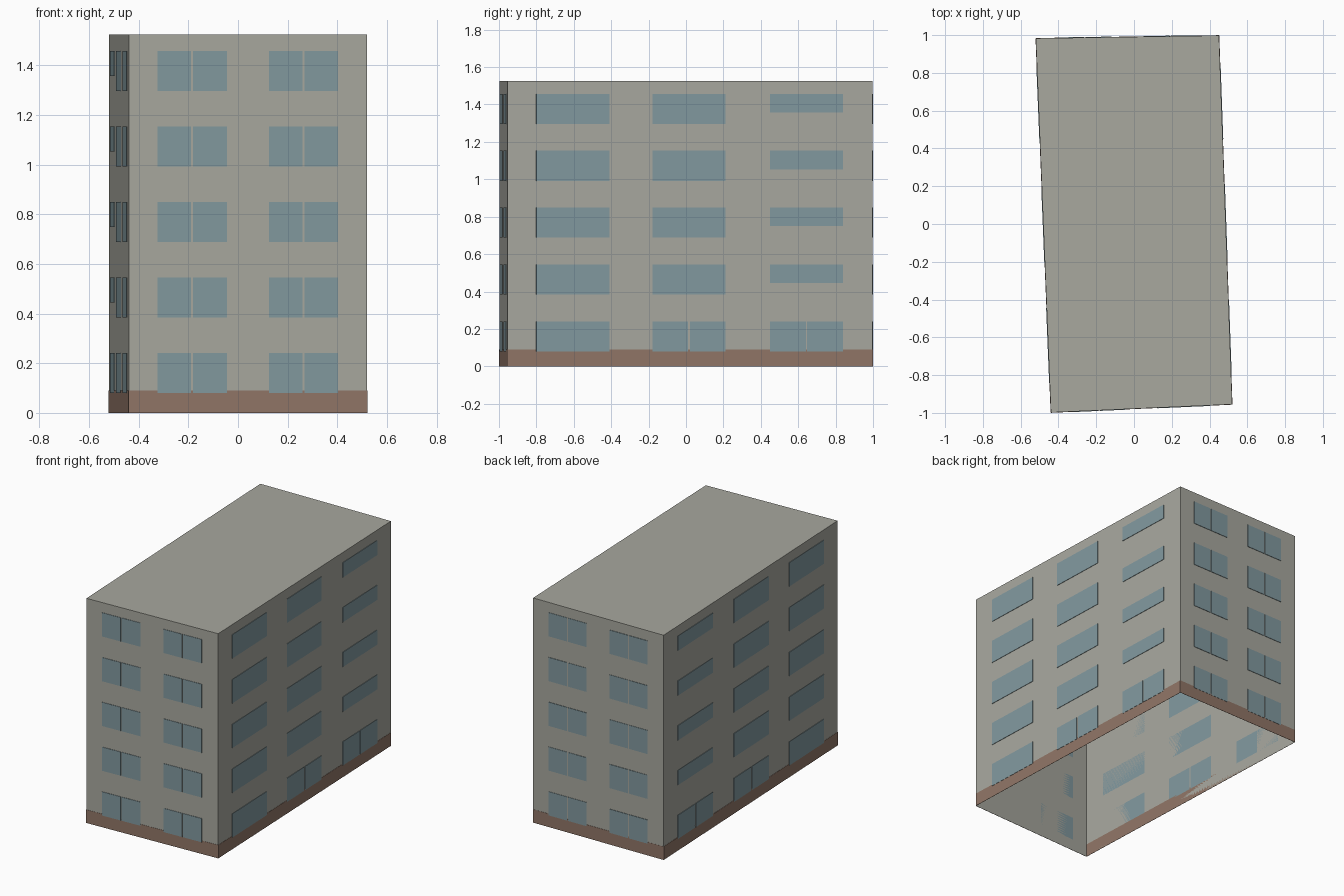
import bpy, bmesh
from mathutils import Matrix, Vector

default = bpy.data.objects.get("Cube")
if default:
    bpy.data.objects.remove(default, do_unlink=True)

HEIGHT, PLINTH_TOP = 1.525, 0.09
FLOORS, STOREY = 5, 0.304
SILL, HEAD, HIGH_SILL = 0.08, 0.241, 0.141
FRONT_RIGHT, BACK_RIGHT = Vector((0.52, -0.955, 0)), Vector((0.45, 0.998, 0))
BACK_LEFT, FRONT_LEFT = Vector((-0.52, 0.983, 0)), Vector((-0.44, -0.998, 0))
CORNERS = [FRONT_LEFT, FRONT_RIGHT, BACK_RIGHT, BACK_LEFT]


def material(name, rgb):
    linear = [((c / 255 + 0.055) / 1.055) ** 2.4 for c in rgb] + [1]
    mat = bpy.data.materials.new(name)
    mat.use_nodes = True
    mat.diffuse_color = linear
    bsdf = mat.node_tree.nodes["Principled BSDF"]
    bsdf.inputs["Base Color"].default_value = linear
    bsdf.inputs["Roughness"].default_value = 0.9
    return mat


concrete = material("concrete grey", (168, 168, 159))
glass = material("window blue", (130, 153, 159))
brick = material("plinth brown", (145, 118, 103))


def finish(bm, name, mat):
    mesh = bpy.data.meshes.new(name)
    bm.to_mesh(mesh)
    bm.free()
    mesh.materials.append(mat)
    obj = bpy.data.objects.new(name, mesh)
    bpy.context.collection.objects.link(obj)


def plate(bm, start, end, span, low, high, thick):
    """Thin plate on the wall from start to end, placed by fractions of its length."""
    along = (end - start).normalized()
    out = along.cross(Vector((0, 0, 1)))
    a, b = start.lerp(end, span[0]), start.lerp(end, span[1])
    centre = (a + b) / 2 + out * thick / 2 + Vector((0, 0, (low + high) / 2))
    axes = Matrix((along, out, (0, 0, 1))).transposed().to_4x4()
    size = Matrix.Diagonal(((b - a).length, thick, high - low, 1))
    bmesh.ops.create_cube(bm, size=1, matrix=Matrix.Translation(centre) @ axes @ size)


def split(span, gap):
    """Two panes with a narrow mullion gap between them."""
    mid = (span[0] + span[1]) / 2
    return [(span[0], mid - gap / 2), (mid + gap / 2, span[1])]


# Walls and flat roof, open underneath
bm = bmesh.new()
base = [bm.verts.new(c) for c in CORNERS]
top = [bm.verts.new(c + Vector((0, 0, HEIGHT))) for c in CORNERS]
for i in range(4):
    j = (i + 1) % 4
    bm.faces.new((base[i], base[j], top[j], top[i]))
bm.faces.new(top)
finish(bm, "building_shell", concrete)

# Plinth band around the foot of the walls
bm = bmesh.new()
for i in range(4):
    plate(bm, CORNERS[i], CORNERS[(i + 1) % 4], (0, 1), 0, PLINTH_TOP, 0.0015)
finish(bm, "plinth", brick)

# Paired windows on the end walls
END_SPANS = [(0.12, 0.411), (0.588, 0.877)]
for name, start, end in (("front_windows", FRONT_LEFT, FRONT_RIGHT),
                         ("back_windows", BACK_RIGHT, BACK_LEFT)):
    bm = bmesh.new()
    for floor in range(FLOORS):
        z = floor * STOREY
        for span in END_SPANS:
            for pane in split(span, 0.008):
                plate(bm, start, end, pane, z + SILL, z + HEAD, 0.003)
    finish(bm, name, glass)

# Long windows on the side walls, with high sills in the rear stairwell column
SIDE_SPANS = [(0.079, 0.279), (0.397, 0.597), (0.719, 0.919)]
for name, start, end, mirrored in (("right_wall_windows", FRONT_RIGHT, BACK_RIGHT, False),
                                   ("left_wall_windows", BACK_LEFT, FRONT_LEFT, True)):
    bm = bmesh.new()
    for floor in range(FLOORS):
        z = floor * STOREY
        for column, span in enumerate(SIDE_SPANS):
            if mirrored:
                span = (1 - span[1], 1 - span[0])
            panes = [span]
            if floor == 0 and column > 0:
                panes = split(span, 0.006 if column == 1 else 0.003)
            sill = HIGH_SILL if floor > 0 and column == 2 else SILL
            for pane in panes:
                plate(bm, start, end, pane, z + sill, z + HEAD, 0.003)
    finish(bm, name, glass)
